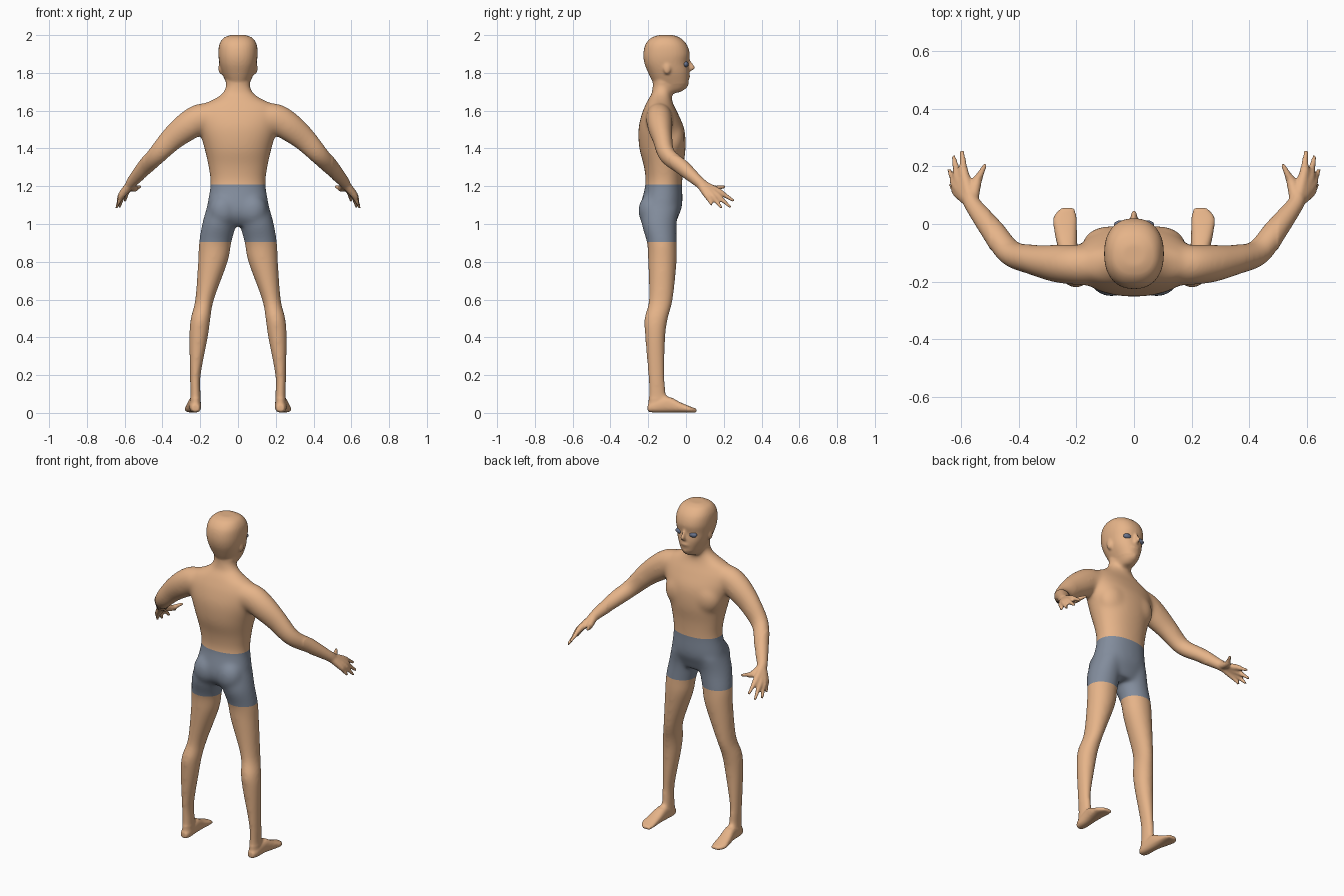
import bpy, bmesh, math
from mathutils import Vector, Matrix

old = bpy.data.objects.get("Cube")
if old:
    bpy.data.objects.remove(old, do_unlink=True)


def material(name, rgb):
    m = bpy.data.materials.new(name)
    m.use_nodes = True
    m.diffuse_color = (*rgb, 1)
    m.node_tree.nodes["Principled BSDF"].inputs["Base Color"].default_value = (*rgb, 1)
    return m


skin = material("skin tan", (0.79, 0.455, 0.25))
cloth = material("shorts grey blue", (0.225, 0.265, 0.335))
iris = material("eye blue", (0.15, 0.18, 0.27))

bm = bmesh.new()


def spline(rows, steps=5):
    """Smooth the rows of a loft with a Catmull-Rom curve."""
    rows = [Vector(r) for r in rows]
    out = []
    for i in range(len(rows) - 1):
        b, c = rows[i], rows[i + 1]
        a = rows[i - 1] if i else b
        d = rows[min(i + 2, len(rows) - 1)]
        for k in range(steps):
            t = k / steps
            out.append(0.5 * (2 * b + (c - a) * t + (2 * a - 5 * b + 4 * c - d) * t * t
                              + (3 * b - a - 3 * c + d) * t ** 3))
    return out + [rows[-1]]


def loft(rows, frame=None, power=1.0, mirror=False, sides=32):
    """Closed tube through rows of x, y, z, width radius, depth radius."""
    rows = spline(rows)
    for s in ((1, -1) if mirror else (1,)):
        rings = []
        for i, r in enumerate(rows):
            p = Vector(r[:3])
            if frame:
                u, v = frame
            else:
                t = Vector(rows[min(i + 1, len(rows) - 1)][:3]) - Vector(rows[max(i - 1, 0)][:3])
                u = t.cross(Vector((0, 1, 0))).normalized()
                v = u.cross(t).normalized()
            ring = []
            for k in range(sides):
                a = math.tau * k / sides
                c, n = math.cos(a), math.sin(a)
                q = p + u * r[3] * math.copysign(abs(c) ** power, c) \
                      + v * r[4] * math.copysign(abs(n) ** power, n)
                ring.append(bm.verts.new((q.x * s, q.y, q.z)))
            rings.append(ring)
        for lo, hi in zip(rings, rings[1:]):
            for k in range(sides):
                j = (k + 1) % sides
                bm.faces.new((lo[k], lo[j], hi[j], hi[k]))
        bm.faces.new(rings[0])
        bm.faces.new(rings[-1])


def blob(target, centre, radii, mirror=True):
    """Ellipsoid, optionally on both sides."""
    for s in ((1, -1) if mirror else (1,)):
        m = Matrix.Translation((centre[0] * s, centre[1], centre[2])) @ Matrix.Diagonal((*radii, 1))
        bmesh.ops.create_uvsphere(target, u_segments=24, v_segments=16, radius=1, matrix=m)


X, Y, Z = Vector((1, 0, 0)), Vector((0, 1, 0)), Vector((0, 0, 1))
FLAT, UPRIGHT = (X, Y), (X, Z)


def stack(rows):
    """Turn z, back, front, half width into centred loft rows."""
    return [(0, (b + f) / 2, z, w, (f - b) / 2) for z, b, f, w in rows]


# Torso and pelvis
loft(stack([(0.99, -.20, -.06, .12), (1.04, -.235, -.04, .165), (1.1, -.24, -.02, .163),
            (1.21, -.215, -.02, .146), (1.3, -.222, -.015, .156), (1.4, -.247, -.002, .178),
            (1.5, -.252, -.008, .207), (1.58, -.235, -.04, .22), (1.63, -.215, -.065, .19),
            (1.66, -.2, -.075, .13), (1.69, -.182, -.078, .085), (1.72, -.178, -.075, .066)]),
     FLAT, power=0.92)
blob(bm, (.078, -.183, 1.07), (.078, .07, .09))
blob(bm, (.085, -.075, 1.45), (.095, .068, .1))

# Neck and head
loft(stack([(1.6, -.19, -.08, .08), (1.7, -.178, -.072, .066), (1.8, -.175, -.06, .066)]), FLAT)
loft(stack([(1.695, -.12, -.03, .032), (1.72, -.155, .003, .05), (1.75, -.175, .013, .064),
            (1.8, -.2, .018, .085), (1.85, -.22, .014, .098), (1.9, -.226, .02, .104),
            (1.95, -.215, .004, .099), (1.985, -.185, -.03, .077), (2.0, -.145, -.07, .04)]),
     FLAT, power=0.88)

# Nose, lips, chin and ears
loft([(0, .01, 1.872, .007, .01), (0, .021, 1.85, .008, .014),
      (0, .027, 1.825, .012, .022), (0, .014, 1.81, .01, .012)], FLAT)
blob(bm, (0, .01, 1.782), (.03, .012, .012), False)
blob(bm, (0, -.005, 1.735), (.03, .02, .022), False)
blob(bm, (.092, -.1, 1.825), (.012, .02, .032))

# Legs
loft([(.085, -.135, 1.09, .08, .1), (.1, -.142, 1.0, .09, .093), (.121, -.128, .9, .086, .079),
      (.133, -.125, .8, .079, .076), (.177, -.133, .6, .05, .064), (.198, -.158, .5, .053, .063),
      (.209, -.163, .4, .05, .054), (.226, -.157, .2, .029, .045), (.225, -.152, .1, .028, .046),
      (.225, -.158, .03, .028, .042)], FLAT, mirror=True)

# Feet
loft([(.225, -.203, .025, .02, .018), (.226, -.17, .032, .03, .03), (.229, -.1, .045, .033, .043),
      (.237, -.03, .029, .039, .027), (.24, .022, .018, .041, .016), (.23, .057, .012, .024, .01)],
     UPRIGHT, power=0.8, mirror=True)

# Arms
loft([(.14, -.145, 1.56, .075, .07), (.2, -.142, 1.557, .08, .07), (.27, -.137, 1.515, .077, .066),
      (.35, -.124, 1.45, .065, .053), (.43, -.1, 1.365, .052, .045), (.492, -.02, 1.3, .044, .041),
      (.555, .06, 1.23, .031, .03), (.572, .09, 1.205, .026, .03)], mirror=True)

# Hands: knuckle, then fingertip, for thumb to little finger
wrist = Vector((.565, .075, 1.215))
for knuckle, tip in (((.547, .145, 1.188), (.516, .209, 1.198)),
                     ((.59, .172, 1.172), (.598, .255, 1.122)),
                     ((.609, .157, 1.158), (.628, .237, 1.088)),
                     ((.618, .135, 1.153), (.644, .19, 1.083)),
                     ((.614, .11, 1.153), (.638, .137, 1.1))):
    middle = (Vector(knuckle) + Vector(tip)) / 2
    loft([(*wrist, .024, .024), (*knuckle, .018, .018), (*middle, .012, .012),
          (*tip, .008, .008)], mirror=True, sides=12)

bmesh.ops.recalc_face_normals(bm, faces=bm.faces)
mesh = bpy.data.meshes.new("body")
bm.to_mesh(mesh)
bm.free()

# Fuse everything into one skin
body = bpy.data.objects.new("body", mesh)
bpy.context.collection.objects.link(body)
remesh = body.modifiers.new("fuse", "REMESH")
remesh.mode = "VOXEL"
remesh.voxel_size = 0.0065
fused = bpy.data.meshes.new_from_object(body.evaluated_get(bpy.context.evaluated_depsgraph_get()))
body.modifiers.clear()
body.data = fused
fused.materials.clear()
fused.materials.append(skin)
fused.materials.append(cloth)

# Relax the joins, keeping the face and hands crisp
bm = bmesh.new()
bm.from_mesh(fused)
trunk = [v for v in bm.verts if abs(v.co.x) < 0.5 and .08 < v.co.z < 1.74]
for verts, count in ((bm.verts[:], 3), (trunk, 25)):
    for _ in range(count):
        bmesh.ops.smooth_vert(bm, verts=verts, factor=0.5, use_axis_x=True,
                              use_axis_y=True, use_axis_z=True)

# Shorts: cut clean hems and colour between them
HEM, WAIST = 0.905, 1.21
for z in (HEM, WAIST):
    near = [f for f in bm.faces if abs(f.calc_center_median().x) < 0.3]
    geom = set(near) | {e for f in near for e in f.edges} | {v for f in near for v in f.verts}
    bmesh.ops.bisect_plane(bm, geom=list(geom), plane_co=(0, 0, z), plane_no=Z)
for f in bm.faces:
    c = f.calc_center_median()
    f.material_index = int(abs(c.x) < 0.3 and HEM < c.z < WAIST)
    f.smooth = True
bm.to_mesh(fused)
bm.free()

# Eyes
bm = bmesh.new()
blob(bm, (.044, -.003, 1.846), (.026, .016, .016))
for f in bm.faces:
    f.smooth = True
eyes_mesh = bpy.data.meshes.new("eyes")
bm.to_mesh(eyes_mesh)
bm.free()
eyes_mesh.materials.append(iris)
bpy.context.collection.objects.link(bpy.data.objects.new("eyes", eyes_mesh))
